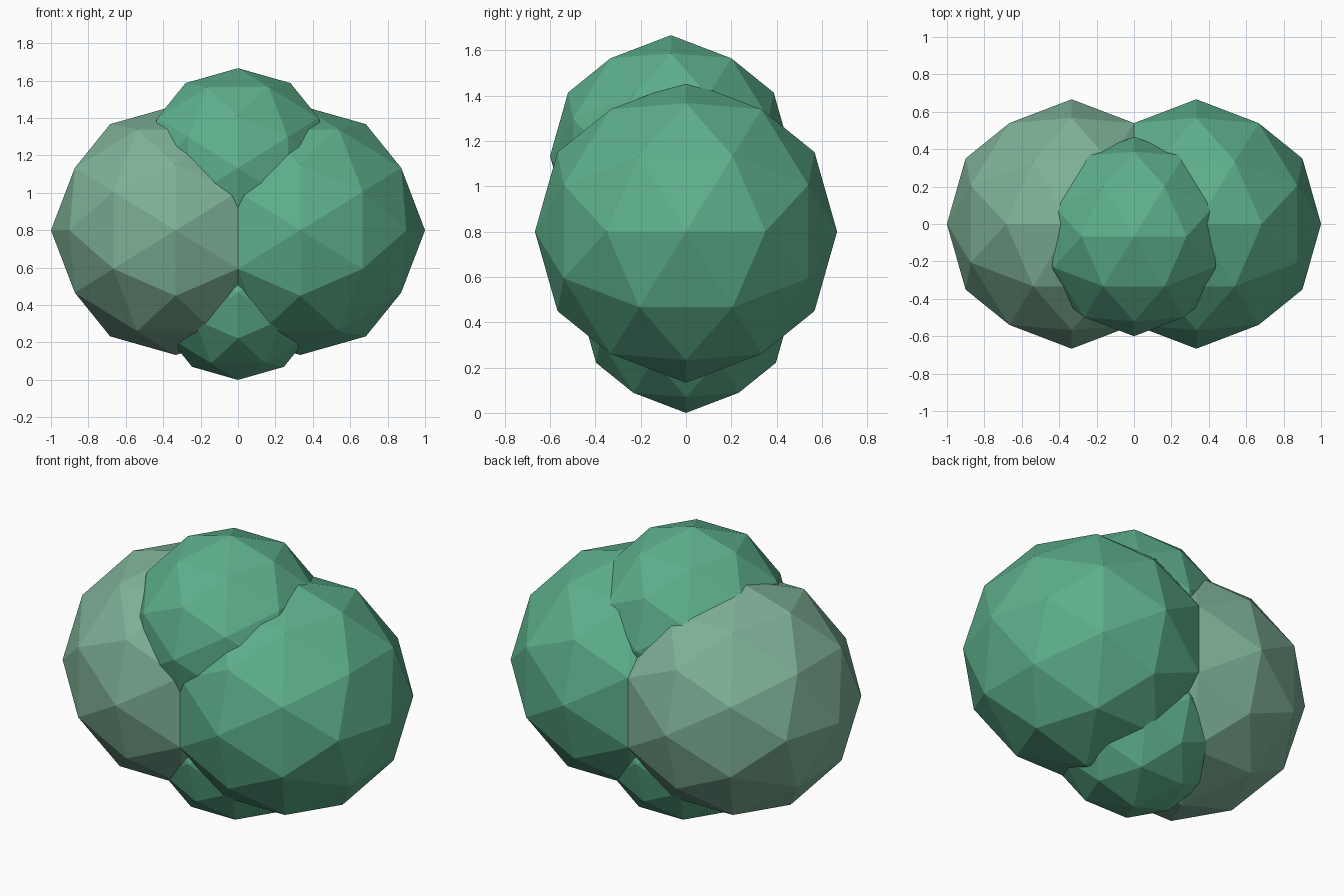
import bpy, bmesh
from mathutils import Vector

if "Cube" in bpy.data.objects:
    bpy.data.objects.remove(bpy.data.objects["Cube"])

PHI = (1 + 5 ** 0.5) / 2


def material(name, colour):
    m = bpy.data.materials.new(name)
    m.diffuse_color = colour
    m.use_nodes = True
    m.node_tree.nodes["Principled BSDF"].inputs["Base Color"].default_value = m.diffuse_color
    return m


def faceted_ball(name, centre, radius, mat):
    """80-sided ball with a vertex on every axis."""
    bm = bmesh.new()
    for a in (-1, 1):
        for b in (-PHI, PHI):
            for co in ((a, 0, b), (0, b, a), (b, a, 0)):
                bm.verts.new(co)
    bmesh.ops.convex_hull(bm, input=bm.verts[:])
    bmesh.ops.subdivide_edges(bm, edges=bm.edges[:], cuts=1, use_grid_fill=True)
    for v in bm.verts:
        v.co = v.co.normalized() * radius
    bmesh.ops.recalc_face_normals(bm, faces=bm.faces[:])
    mesh = bpy.data.meshes.new(name)
    bm.to_mesh(mesh)
    bm.free()
    mesh.materials.append(mat)
    obj = bpy.data.objects.new(name, mesh)
    obj.location = Vector(centre)
    bpy.context.collection.objects.link(obj)
    return obj


green = material("leaf_green", (0.11, 0.43, 0.26, 1))
pale = material("pale_green", (0.21, 0.44, 0.31, 1))

# Two large side clumps of the bush
faceted_ball("left_clump", (-0.3333, 0, 0.8), 0.6667, pale)
faceted_ball("right_clump", (0.3333, 0, 0.8), 0.6667, green)
# Smaller clumps above and below
faceted_ball("top_clump", (0, -0.0667, 1.1333), 0.5333, green)
faceted_ball("bottom_clump", (0, 0, 0.4667), 0.4667, green)
